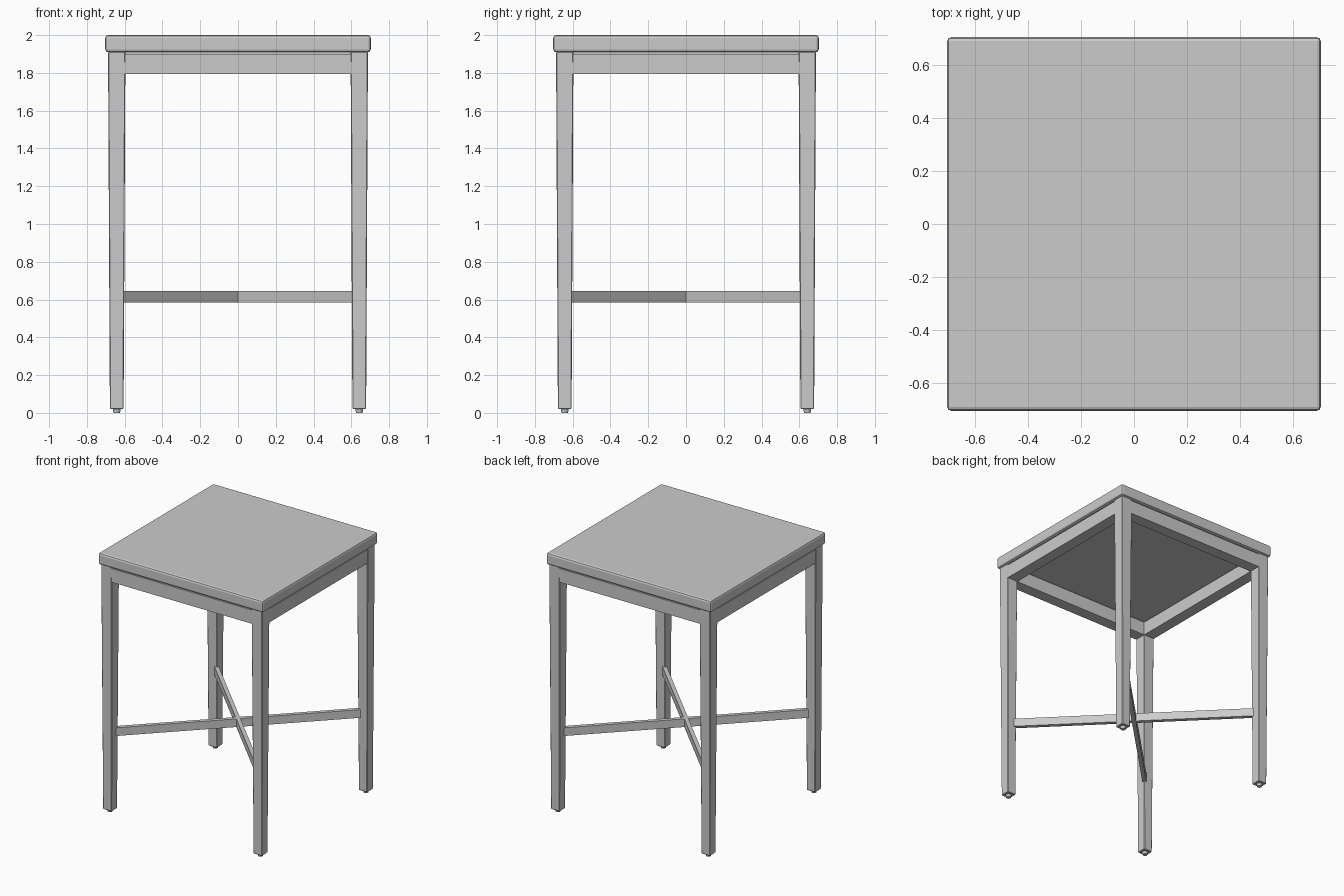
import bpy, bmesh, math
from mathutils import Matrix

if "Cube" in bpy.data.objects:
    bpy.data.objects.remove(bpy.data.objects["Cube"])


def finish(bm, name, bevel=0.0, segments=1):
    bmesh.ops.recalc_face_normals(bm, faces=bm.faces)
    mesh = bpy.data.meshes.new(name)
    bm.to_mesh(mesh)
    bm.free()
    ob = bpy.data.objects.new(name, mesh)
    bpy.context.collection.objects.link(ob)
    if bevel:
        mod = ob.modifiers.new("edge_bevel", 'BEVEL')
        mod.width, mod.segments = bevel, segments
    return ob


def box(name, size, loc, angle=0.0, bevel=0.0, segments=1, taper=1.0):
    bm = bmesh.new()
    bmesh.ops.create_cube(bm, size=1)
    for v in bm.verts:
        if v.co.z < 0:
            v.co.x *= taper
            v.co.y *= taper
        v.co.x *= size[0]
        v.co.y *= size[1]
        v.co.z *= size[2]
    bm.transform(Matrix.Translation(loc) @ Matrix.Rotation(angle, 4, 'Z'))
    return finish(bm, name, bevel, segments)


LEG = 0.642      # leg centre offset
LEG_W = 0.092    # leg width at the top

# Table top with softened edges
box("table_top", (1.406, 1.406, 0.09), (0, 0, 1.955), bevel=0.015, segments=2)

# Tapered legs with small glides
for sx, sy, side in ((-1, -1, "front_left"), (1, -1, "front_right"),
                     (-1, 1, "back_left"), (1, 1, "back_right")):
    x, y = sx * LEG, sy * LEG
    box(side + "_leg", (LEG_W, LEG_W, 1.892), (x, y, 0.966), taper=0.79, bevel=0.004)
    bm = bmesh.new()
    bmesh.ops.create_cone(bm, cap_ends=True, segments=16, radius1=0.017,
                          radius2=0.022, depth=0.025,
                          matrix=Matrix.Translation((x, y, 0.0125)))
    finish(bm, side + "_glide")

# Apron rails between the legs, with a recessed spacer strip above each
span = 2 * LEG - LEG_W + 0.01
for i, side in enumerate(("right", "back", "left", "front")):
    a = i * math.pi / 2
    for part, thick, z0, z1 in (("apron", 0.09, 1.795, 1.9),
                                ("apron_spacer", 0.07, 1.9, 1.912)):
        box(f"{side}_{part}", (thick, span, z1 - z0),
            (LEG * math.cos(a), LEG * math.sin(a), (z0 + z1) / 2), a)

# Crossed diagonal stretchers
for name, a in (("stretcher_a", math.pi / 4), ("stretcher_b", -math.pi / 4)):
    box(name, (1.74, 0.03, 0.063), (0, 0, 0.615), a)
